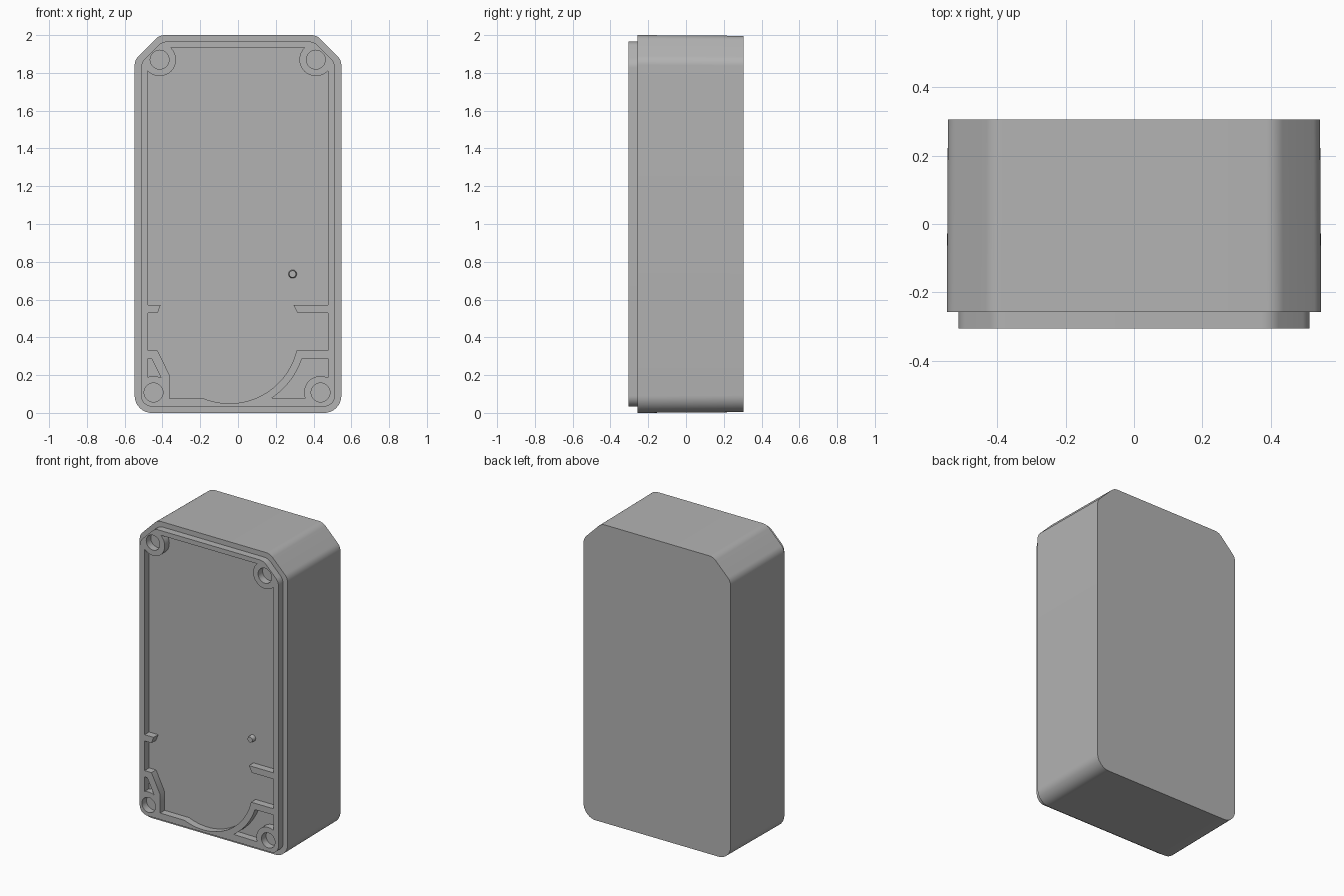
import bpy, bmesh
from math import cos, sin, radians, pi
from mathutils import Vector

cube = bpy.data.objects.get("Cube")
if cube:
    bpy.data.objects.remove(cube, do_unlink=True)

grey = bpy.data.materials.new("light grey plastic")
grey.use_nodes = True
grey.diffuse_color = (0.45, 0.45, 0.45, 1)
grey.node_tree.nodes["Principled BSDF"].inputs["Base Color"].default_value = (0.45, 0.45, 0.45, 1)

HALF_W, FRONT, STEP, BACK = 0.547, -0.305, -0.257, 0.305


def arc(cx, cz, r, a0, a1, n=16):
    angles = [radians(a0 + (a1 - a0) * i / n) for i in range(n + 1)]
    return [(cx + r * cos(a), cz + r * sin(a)) for a in angles]


def rounded(corners, n=8):
    """Round each (x, z, radius) corner with a tangent curve."""
    out = []
    for i, (x, z, r) in enumerate(corners):
        p = Vector((x, z))
        a = (Vector(corners[i - 1][:2]) - p).normalized()
        b = (Vector(corners[(i + 1) % len(corners)][:2]) - p).normalized()
        half = a.angle(b) / 2
        reach = r * cos(half) / sin(half)
        centre = p + (a + b).normalized() * r / sin(half)
        u, v = p + a * reach - centre, p + b * reach - centre
        for k in range(n + 1):
            d = u.lerp(v, k / n).normalized() * r
            out.append(tuple(centre + d))
    return out


def case_outline(inset):
    """Case silhouette: round lower corners, clipped upper corners."""
    w, top = HALF_W - inset, 2 - inset
    clip = 0.131 - inset * 0.586
    low = 0.09 - inset
    half = [(w, inset, low), (w, top - clip, 0.07), (w - clip, top, 0.07)]
    return rounded(half + [(-x, z, r) for x, z, r in reversed(half)])


def finish(obj):
    obj.data.materials.clear()
    obj.data.materials.append(grey)
    bpy.ops.object.select_all(action='DESELECT')
    obj.select_set(True)
    bpy.context.view_layer.objects.active = obj
    bpy.ops.object.shade_smooth_by_angle(angle=radians(30))


def loft(name, rings):
    """Closed solid through rings of 3D points."""
    bm = bmesh.new()
    loops = [[bm.verts.new(p) for p in ring] for ring in rings]
    for a, b in zip(loops, loops[1:]):
        for i in range(len(a)):
            j = (i + 1) % len(a)
            bm.faces.new((a[i], a[j], b[j], b[i]))
    bm.faces.new(loops[0])
    bm.faces.new(loops[-1])
    bmesh.ops.recalc_face_normals(bm, faces=bm.faces)
    mesh = bpy.data.meshes.new(name)
    bm.to_mesh(mesh)
    bm.free()
    obj = bpy.data.objects.new(name, mesh)
    bpy.context.collection.objects.link(obj)
    finish(obj)


def plate(name, outlines, y0, y1):
    """Flat plate with holes, extruded along y."""
    curve = bpy.data.curves.new(name, 'CURVE')
    curve.dimensions, curve.fill_mode = '2D', 'BOTH'
    curve.extrude = (y1 - y0) / 2
    for pts in outlines:
        spline = curve.splines.new('POLY')
        spline.points.add(len(pts) - 1)
        for sp, (x, z) in zip(spline.points, pts):
            sp.co = (x, z, 0, 1)
        spline.use_cyclic_u = True
    obj = bpy.data.objects.new(name, curve)
    bpy.context.collection.objects.link(obj)
    obj.location.y = (y0 + y1) / 2
    obj.rotation_euler.x = pi / 2
    bpy.ops.object.select_all(action='DESELECT')
    obj.select_set(True)
    bpy.context.view_layer.objects.active = obj
    bpy.ops.object.convert(target='MESH')
    finish(bpy.context.object)


# Case body, drafted slightly towards the back
body = case_outline(0)
taper = 0.994
loft("case_body", [
    [(x, STEP, z) for x, z in body],
    [(x * taper, BACK, 1 + (z - 1) * 0.996) for x, z in body]])

# Main recess: upper screw bosses, side stubs and curved lower wall
WALL, BOSS, HOLE = 0.477, 0.087, 0.05
main_recess = (
    arc(-0.415, 1.87, BOSS, 48, -137)
    + [(-WALL, 0.57), (-0.41, 0.57), (-0.426, 0.528), (-WALL, 0.528),
       (-WALL, 0.33), (-0.426, 0.33), (-0.362, 0.2), (-0.362, 0.077)]
    + arc(-0.045, 0.415, 0.365, -112, -13.5, 32)
    + [(WALL, 0.33), (WALL, 0.528), (0.315, 0.528), (0.294, 0.57), (WALL, 0.57)]
    + arc(0.412, 1.87, BOSS, 317, 132))

# Small lower recesses beside the bosses
left_recess = [(-WALL, 0.288), (-0.458, 0.288)] + arc(-0.447, 0.108, BOSS, 62, 112, 8)
right_recess = (arc(-0.045, 0.415, 0.404, -56, -18.5)
                + [(WALL, 0.288)] + arc(0.437, 0.108, BOSS, 63, 201))

screws = [(-0.415, 1.87), (0.412, 1.87), (-0.447, 0.108), (0.437, 0.108)]
holes = [arc(x, z, HOLE, 0, 348.75, 31) for x, z in screws]

# Raised lip standing on the case body
plate("front_lip", [case_outline(0.034), main_recess, left_recess, right_recess] + holes,
      FRONT, STEP + 0.006)

# Small tapered locating peg on the recess floor
loft("locating_peg", [[(x, y, z) for x, z in arc(0.289, 0.735, r, 0, 345, 23)]
                      for r, y in ((0.023, STEP + 0.005), (0.018, STEP - 0.03))])
